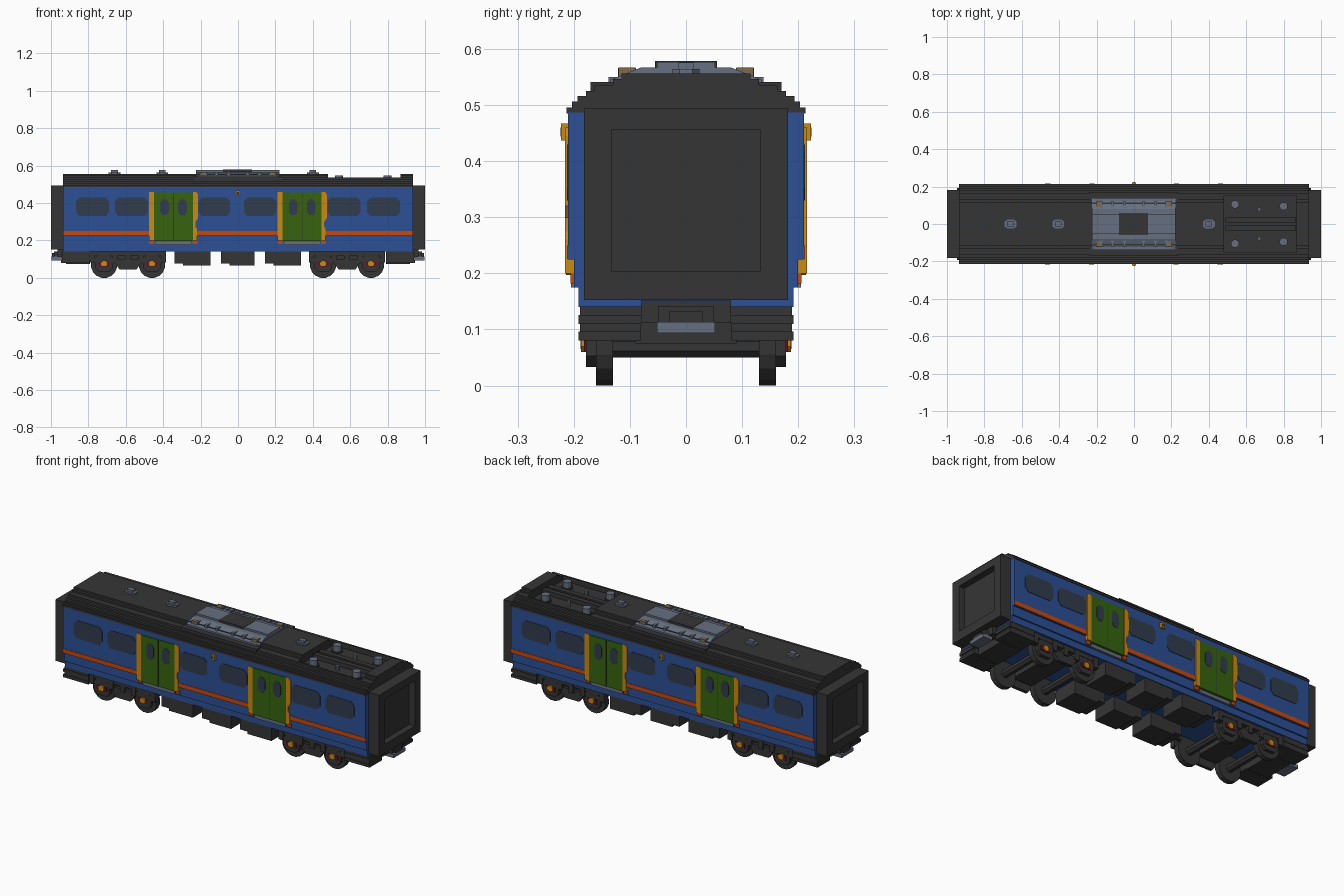
import bpy, bmesh, math

if "Cube" in bpy.data.objects:
    bpy.data.objects.remove(bpy.data.objects["Cube"], do_unlink=True)


def material(name, hex_code):
    rgb = [int(hex_code[i:i + 2], 16) / 255 for i in (0, 2, 4)]
    lin = [c / 12.92 if c < 0.04045 else ((c + 0.055) / 1.055) ** 2.4 for c in rgb]
    m = bpy.data.materials.new(name)
    m.use_nodes = True
    m.diffuse_color = (*lin, 1)
    m.node_tree.nodes["Principled BSDF"].inputs["Base Color"].default_value = (*lin, 1)
    return m


BLACK = material("charcoal", "353535")
BLUE = material("body blue", "2C5096")
ORANGE = material("stripe orange", "C5490F")
YELLOW = material("door frame yellow", "CC8A0E")
GREEN = material("door green", "37640F")
GLASS = material("dark glass", "303C4E")
GREY = material("blue grey", "667080")
RED = material("dark red", "6A1024")
TAN = material("tan", "7D6B4A")


def prism(name, pts, axis, a, b, mat):
    """Extrude a 2D outline along an axis from a to b."""
    def place(p, t):
        return {"x": (t, p[0], p[1]), "y": (p[0], t, p[1]), "z": (p[0], p[1], t)}[axis]
    bm = bmesh.new()
    lo = [bm.verts.new(place(p, a)) for p in pts]
    hi = [bm.verts.new(place(p, b)) for p in pts]
    bm.faces.new(lo)
    bm.faces.new(hi)
    n = len(pts)
    for i in range(n):
        bm.faces.new((lo[i], lo[(i + 1) % n], hi[(i + 1) % n], hi[i]))
    bmesh.ops.recalc_face_normals(bm, faces=bm.faces)
    me = bpy.data.meshes.new(name)
    bm.to_mesh(me)
    bm.free()
    me.materials.append(mat)
    ob = bpy.data.objects.new(name, me)
    bpy.context.collection.objects.link(ob)
    return ob


def box(name, x0, x1, y0, y1, z0, z1, mat):
    return prism(name, [(x0, y0), (x1, y0), (x1, y1), (x0, y1)], "z", z0, z1, mat)


def ring(cx, cy, r, n):
    return [(cx + r * math.cos(2 * math.pi * (i + .5) / n),
             cy + r * math.sin(2 * math.pi * (i + .5) / n)) for i in range(n)]


def chamfered(x0, x1, z0, z1, c, d):
    return [(x0 + c, z0), (x1 - c, z0), (x1, z0 + d), (x1, z1 - d),
            (x1 - c, z1), (x0 + c, z1), (x0, z1 - d), (x0, z0 + d)]


def mirrored(half):
    """Close a right-hand outline (bottom to top) with its mirror image."""
    return half + [(-y, z) for y, z in reversed(half)]


L = 0.935
# Body shell
prism("body", mirrored([(.192, .14), (.192, .175), (.2, .175), (.2, .225),
                        (.21, .225), (.21, .487)]), "x", -L, L, BLUE)

# Stepped roof, with an equipment well near one end
steps = [(.213, .496), (.203, .506), (.193, .516), (.178, .525), (.163, .536),
         (.13, .546), (.115, .556)]
full, z = [], .485
for y, top in steps:
    full += [(y, z), (y, top)]
    z = top
prism("roof_main", mirrored(full), "x", -L, .48, BLACK)
prism("roof_well", mirrored(full[:10] + [(.153, .536), (.153, .508)]), "x", .48, .87, BLACK)
prism("roof_end", mirrored(full), "x", .87, L, BLACK)
for s in (1, -1):
    box("roof_well_rail", .49, .865, s * .022 - .014, s * .022 + .014, .505, .532, BLACK)
    for x, y in ((.54, .105), (.8, .095)):
        prism("insulator_base", ring(x, s * y, .03, 8), "z", .505, .515, BLACK)
        prism("insulator", ring(x, s * y, .022, 12), "z", .51, .546, GREY)
    prism("small_insulator", ring(.67, s * .078, .01, 8), "z", .505, .535, GREY)

# Roof fittings on the centre line
for x in (-.66, -.405, .4):
    prism("roof_fitting", [(x + a, b) for a, b in chamfered(-.032, .032, -.024, .024, .015, .012)],
          "z", .55, .564, GREY)
    box("roof_fitting_cap", x - .018, x + .018, -.013, .013, .56, .576, GREY)

# Cooling unit with sloped sides
box("unit_base", -.238, .234, -.17, .17, .515, .541, BLACK)
prism("unit", mirrored([(.135, .52), (.135, .545), (.08, .567), (.052, .567), (.052, .577)]),
      "x", -.225, .222, GREY)
box("unit_vent", -.08, .075, -.055, .055, .56, .5785, BLACK)
for s in (1, -1):
    for x in (-.175, -.115, -.05, .05, .115, .175):
        box("unit_clip", x - .008, x + .008, s * .105 - .016, s * .105 + .016, .54, .566, GREY)
    for e in (1, -1):
        box("unit_end_block", e * .19 - .012, e * .19 + .012,
            s * .105 - .015, s * .105 + .015, .535, .567, TAN)
    box("unit_side_slat", -.215, .212, s * .13 - .008, s * .13 + .008, .52, .55, GREY)


# Both long sides share one layout, turned half round
def side_plate(name, pts, s, depth, mat, inner=.19):
    prism(name, [(s * x, z) for x, z in pts], "y", -s * inner, -s * depth, mat)


def rect(x0, x1, z0, z1):
    return [(x0, z0), (x1, z0), (x1, z1), (x0, z1)]


WINDOWS = [(-.866, -.69), (-.658, -.482), (-.21, -.043), (.032, .205), (.478, .656), (.69, .866)]
for s in (1, -1):
    side_plate("stripe", rect(-L, L, .226, .25), s, .2125, ORANGE, .205)
    for x0, x1 in WINDOWS:
        side_plate("window", chamfered(x0, x1, .33, .43, .018, .022), s, .2125, GLASS, .205)
    for c in (-.345, .343):
        side_plate("door", rect(c - .108, c + .108, .197, .457), s, .2135, GREEN)
        side_plate("door_seam", rect(c - .002, c + .002, .2, .455), s, .214, BLACK, .21)
        for w in (-.048, .048):
            side_plate("door_window", chamfered(c + w - .023, c + w + .023, .335, .42, .012, .018),
                       s, .215, GLASS, .21)
        side_plate("door_post", rect(c - .131, c - .104, .2, .46), s, .2155, YELLOW)
        side_plate("door_post_notched",
                   [(c + .104, .2), (c + .126, .2), (c + .126, .26), (c + .118, .275),
                    (c + .118, .3), (c + .132, .32), (c + .132, .445), (c + .122, .46),
                    (c + .104, .46)], s, .2155, YELLOW)
        for e in (-.117, .115):
            side_plate("post_foot", rect(c + e - .013, c + e + .013, .182, .2), s, .206, ORANGE)
        side_plate("door_step", rect(c - .095, c + .095, .175, .194), s, .205, GREY)
    # Lamp above the side wall centre
    side_plate("side_lamp", rect(-.011, .011, .437, .467), s, .223, YELLOW)
    side_plate("side_lamp_lens", rect(-.006, .006, .444, .46), s, .2235, BLACK, .22)

# Gangways, end skirts and couplers
for e in (1, -1):
    def end_box(name, a, b, y0, y1, z0, z1, mat):
        box(name, min(e * a, e * b), max(e * a, e * b), y0, y1, z0, z1, mat)

    end_box("gangway_back", .92, .965, -.15, .15, .18, .48, BLACK)
    end_box("gangway_top", .92, 1, -.182, .182, .456, .495, BLACK)
    end_box("gangway_bottom", .92, 1, -.182, .182, .153, .203, BLACK)
    for s in (1, -1):
        ya, yb = sorted((s * .132, s * .182))
        end_box("gangway_side", .92, 1, ya, yb, .203, .456, BLACK)
        # Skirt made of stacked slats
        for i in range(4):
            ya, yb = sorted((s * .08, s * (.192 - .003 * (i % 2))))
            end_box("skirt_slat", .79, L + .012 - .006 * (i % 2), ya, yb, .08 + .015 * i,
                    .096 + .015 * i, BLACK)
    end_box("skirt_centre", .79, .92, -.09, .09, .075, .142, BLACK)
    end_box("coupler_mount", .91, .965, -.08, .08, .112, .152, BLACK)
    end_box("coupler_block", .95, .985, -.05, .05, .11, .142, BLACK)
    end_box("coupler_plate", .94, .998, -.052, .052, .094, .113, GREY)
    end_box("coupler_head", .97, .995, -.03, .03, .11, .132, BLACK)

# Equipment boxes under the floor, in two rows
for x0, x1 in ((-.34, -.145), (-.09, .09), (.145, .34)):
    for s in (1, -1):
        ya, yb = sorted((s * .045, s * .188))
        box("equipment_box", x0 + .045, x1 - .002, ya, yb, .065, .142, BLACK)
        box("equipment_side_box", x0, x0 + .047, ya, yb, .078, .142, BLACK)

# Bogies
for c in (-.588, .583):
    box("bogie_bolster", c - .06, c + .06, -.15, .15, .08, .142, BLACK)
    for w in (-.128, .128):
        x = c + w
        prism("axle", ring(x, .07, .022, 8), "y", -.14, .14, BLACK)
        for s in (1, -1):
            prism("wheel", ring(x, .0695, .0705, 16), "y", s * .13, s * .16, BLACK)
            prism("axle_housing", chamfered(x - .048, x + .048, .033, .125, .02, .02),
                  "y", s * .155, s * .178, BLACK)
            prism("axle_box", rect(x - .03, x + .03, .06, .085), "y", s * .17, s * .182, RED)
            prism("axle_cap", ring(x, .076, .017, 8), "y", s * .17, s * .187, YELLOW)
    for s in (1, -1):
        prism("bogie_frame", [(c - .2, .08), (c - .07, .08), (c - .045, .045), (c + .045, .045),
                              (c + .07, .08), (c + .2, .08), (c + .2, .1), (c - .2, .1)],
              "y", s * .158, s * .176, BLACK)
        for k in (-.19, -.07, 0, .07, .19):
            prism("bogie_spring", rect(c + k - .014, c + k + .014, .085, .142),
                  "y", s * .15, s * .183, BLACK)
        prism("bogie_top_beam", rect(c - .2, c + .2, .118, .142), "y", s * .13, s * .18, BLACK)
